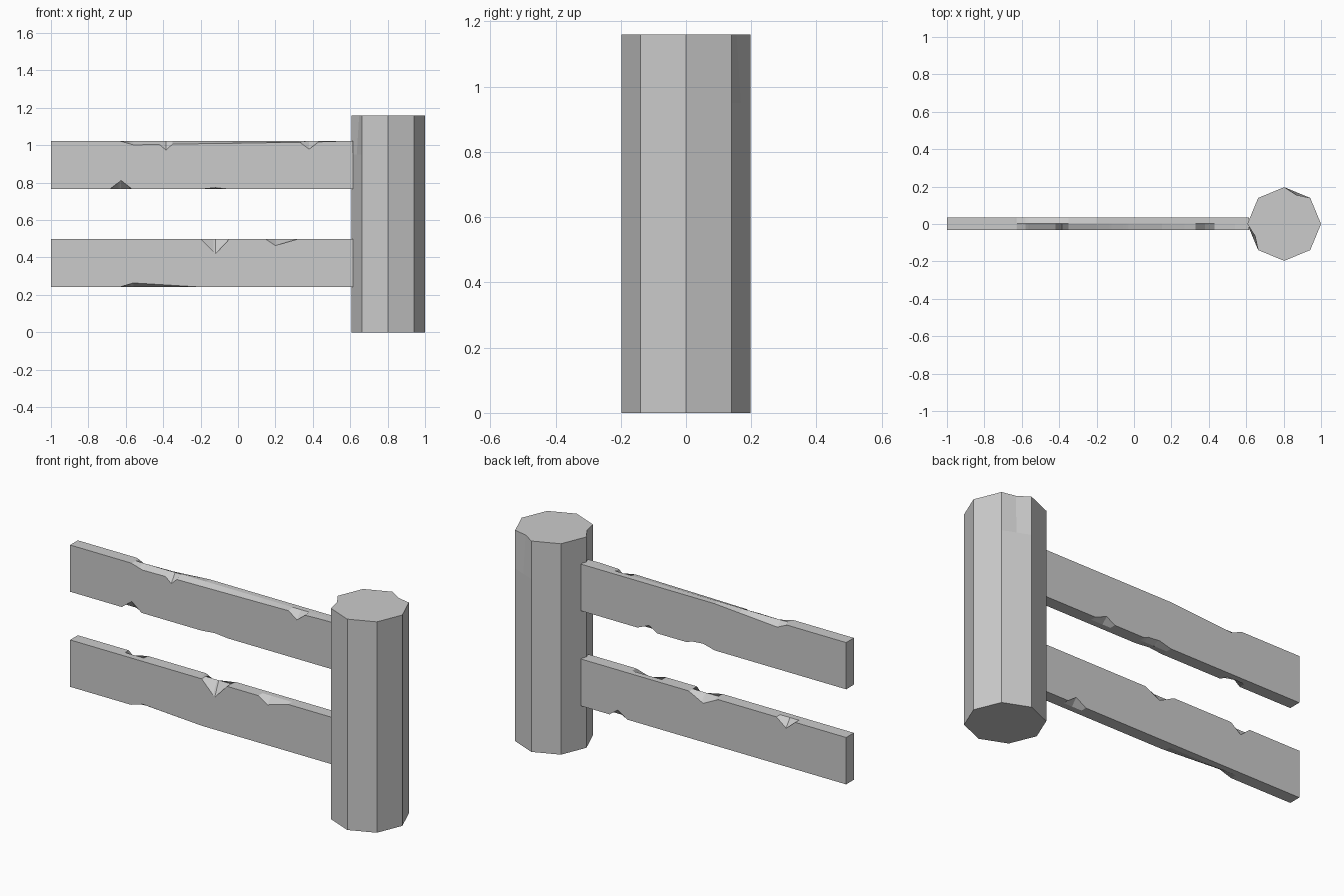
import bpy, bmesh, math

if "Cube" in bpy.data.objects:
    bpy.data.objects.remove(bpy.data.objects["Cube"])

X0, X1 = -1.0, 0.615
Y_FRONT, Y_MID, Y_BACK = -0.031, 0.004, 0.036


def loft(name, rings):
    """Skin a list of equal-length rings and cap both ends."""
    bm = bmesh.new()
    vs = [[bm.verts.new(p) for p in r] for r in rings]
    n = len(vs[0])
    for a, b in zip(vs, vs[1:]):
        for i in range(n):
            j = (i + 1) % n
            bm.faces.new((a[i], a[j], b[j], b[i]))
    bm.faces.new(vs[0])
    bm.faces.new(vs[-1])
    bmesh.ops.recalc_face_normals(bm, faces=bm.faces)
    me = bpy.data.meshes.new(name)
    bm.to_mesh(me)
    bm.free()
    bpy.context.collection.objects.link(bpy.data.objects.new(name, me))


def depth(chips, x):
    """Chip depth at x along a list of (x, depth) points."""
    for (xa, da), (xb, db) in zip(chips, chips[1:]):
        if xa <= x <= xb:
            return da + (db - da) * (x - xa) / (xb - xa)
    return 0.0


def rail(name, z0, z1, front_top, back_top, front_low, back_low):
    edges = (front_top, back_top, front_low, back_low)
    stations = sorted({X0, X1} | {p[0] for e in edges for p in e})
    rings = []
    for x in stations:
        ft, bt, fl, bl = (depth(e, x) for e in edges)
        rings.append([(x, Y_FRONT, z0 + fl), (x, Y_FRONT, z1 - ft), (x, Y_MID, z1),
                      (x, Y_BACK, z1 - bt), (x, Y_BACK, z0 + bl), (x, Y_MID, z0)])
    loft(name, rings)


# Rails with splintered edges
rail("upper_rail", 0.765, 1.022,
     front_top=[(-.63, 0), (-.56, .02), (-.42, .018), (-.385, .048), (-.35, .016),
                (.33, .006), (.38, .043), (.43, .004), (.54, 0)],
     back_top=[(-.64, 0), (-.58, .027), (-.2, 0)],
     front_low=[(-.685, 0), (-.625, .047), (-.565, 0), (-.2, 0), (-.12, .008), (-.04, 0)],
     back_low=[(-.2, 0), (-.13, .018), (-.06, .012), (-.03, 0),
               (.15, 0), (.2, .03), (.27, 0)])
rail("lower_rail", 0.242, 0.5,
     front_top=[(-.2, 0), (-.12, .08), (-.045, 0), (.145, 0), (.2, .036), (.325, 0)],
     back_top=[(-.69, 0), (-.635, .047), (-.575, 0), (-.22, 0), (-.13, .045), (-.04, 0)],
     front_low=[(-.63, 0), (-.56, .022), (-.2, 0)],
     back_low=[(.33, 0), (.39, .037), (.44, 0)])

# Octagonal post with two small dents at the top rim
R, CX = 0.197, 0.803
rings = []
for z, dent in ((0, 0), (0.95, 0), (1.16, 0.014)):
    ring = []
    for k in range(8):
        a = k * math.pi / 4
        ring.append((CX + R * math.cos(a), R * math.sin(a), z))
        if k in (1, 4):
            m = a + math.pi / 8
            r = R * math.cos(math.pi / 8) - dent
            ring.append((CX + r * math.cos(m), r * math.sin(m), z))
    rings.append(ring)
loft("post", rings)
